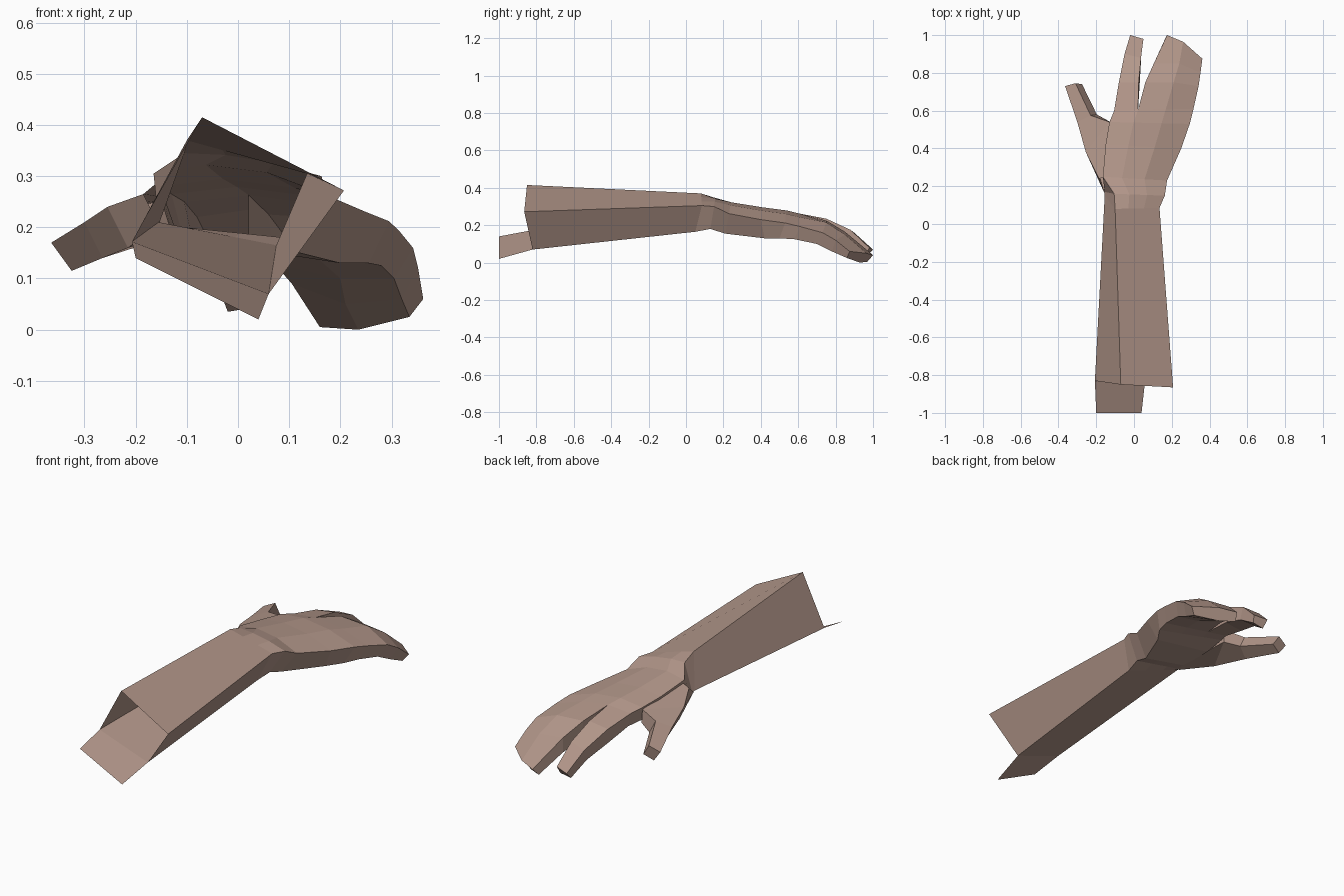
import bpy
from mathutils import Vector

skin = bpy.data.materials.new("brown_skin")
skin.diffuse_color = (0.45, 0.31, 0.255, 1)


def loft(name, rings, cap=False, extra=None):
    """Skin a row of equal-sized cross-sections with flat quads."""
    n = len(rings[0])
    verts = [tuple(p) for r in rings for p in r]
    faces = []
    for k in range(len(rings) - 1):
        for i in range(n):
            j = (i + 1) % n
            faces.append((k * n + i, k * n + j, (k + 1) * n + j, (k + 1) * n + i))
    if cap:
        faces.append(tuple(range((len(rings) - 1) * n, len(rings) * n)))
    if extra:  # two free points continuing the bottom edge of the first ring
        b = len(verts)
        verts += extra
        faces.append((b + 1, b, 3, 2))
    me = bpy.data.meshes.new(name)
    me.from_pydata(verts, [], faces)
    me.materials.append(skin)
    ob = bpy.data.objects.new(name, me)
    bpy.context.collection.objects.link(ob)
    return ob


def ring(lt, rt, rb, lb, top=0.0, bottom=0.0):
    """Four corners plus two bulged points along the top and bottom."""
    lt, rt, rb, lb = map(Vector, (lt, rt, rb, lb))
    up, dn = Vector((0, 0, top)), Vector((0, 0, bottom))
    return [lt, lt.lerp(rt, .3) + up, lt.lerp(rt, .65) + up, rt,
            rb, lb.lerp(rb, .65) + dn, lb.lerp(rb, .3) + dn, lb]


# Forearm: open four-sided sleeve with a flap at the cut end
wrist = [(-.10, .08, .37), (.135, .085, .305), (.075, .05, .165), (-.155, .15, .21)]
loft("forearm", [
    [(-.07, -.85, .415), (.207, -.865, .272), (.06, -.82, .07), (-.207, -.83, .172)],
    wrist,
], extra=[(-.20, -1, .14), (.04, -1, .02)])

# Palm: from the wrist to the finger roots
palm = [
    ring(*wrist),
    ring((-.105, .16, .345), (.163, .15, .30), (.09, .13, .18), (-.155, .17, .205), .01),
    ring((-.165, .25, .305), (.175, .23, .262), (.10, .21, .155), (-.13, .23, .19), .03),
    ring((-.15, .42, .28), (.25, .40, .23), (.20, .42, .13), (-.12, .42, .18), .03),
    ring((-.13, .54, .265), (.295, .53, .212), (.255, .50, .13), (-.11, .54, .19), .03),
    ring((-.105, .60, .25), (.315, .61, .193), (.28, .58, .125), (-.09, .60, .18), .03),
]
loft("palm", palm)
root = palm[-1]

# Index finger: grows from the left part of the palm end
loft("index_finger", [
    [root[0], root[1], root[6], root[7]],
    [(-.08, .75, .22), (.025, .75, .235), (.03, .74, .15), (-.07, .74, .14)],
    [(-.05, .90, .16), (.037, .88, .175), (.037, .86, .11), (-.045, .87, .10)],
    [(-.02, 1.0, .07), (.05, .98, .08), (.04, .965, .045), (-.02, .965, .035)],
], cap=True)

# Joined outer fingers: one mitten-like block
loft("outer_fingers", [
    root[1:7],
    [(.06, .75, .225), (.21, .75, .215), (.342, .73, .16), (.305, .70, .10),
     (.20, .73, .10), (.07, .75, .13)],
    [(.105, .85, .165), (.24, .85, .15), (.352, .80, .12), (.32, .78, .06),
     (.21, .84, .05), (.105, .85, .09)],
    [(.175, 1.0, .04), (.26, .965, .05), (.362, .875, .06), (.335, .86, .025),
     (.235, .93, .0), (.16, .97, .005)],
], cap=True)

# Thumb: webbed to the side of the palm
loft("thumb", [
    [(-.185, .24, .265), (-.155, .25, .29), (-.12, .22, .19), (-.155, .16, .205)],
    [(-.255, .38, .24), (-.13, .54, .255), (-.125, .54, .185), (-.215, .36, .16)],
    [(-.30, .54, .21), (-.23, .575, .235), (-.197, .58, .17), (-.265, .54, .14)],
    [(-.365, .73, .17), (-.31, .745, .195), (-.275, .74, .14), (-.325, .725, .115)],
], cap=True)
